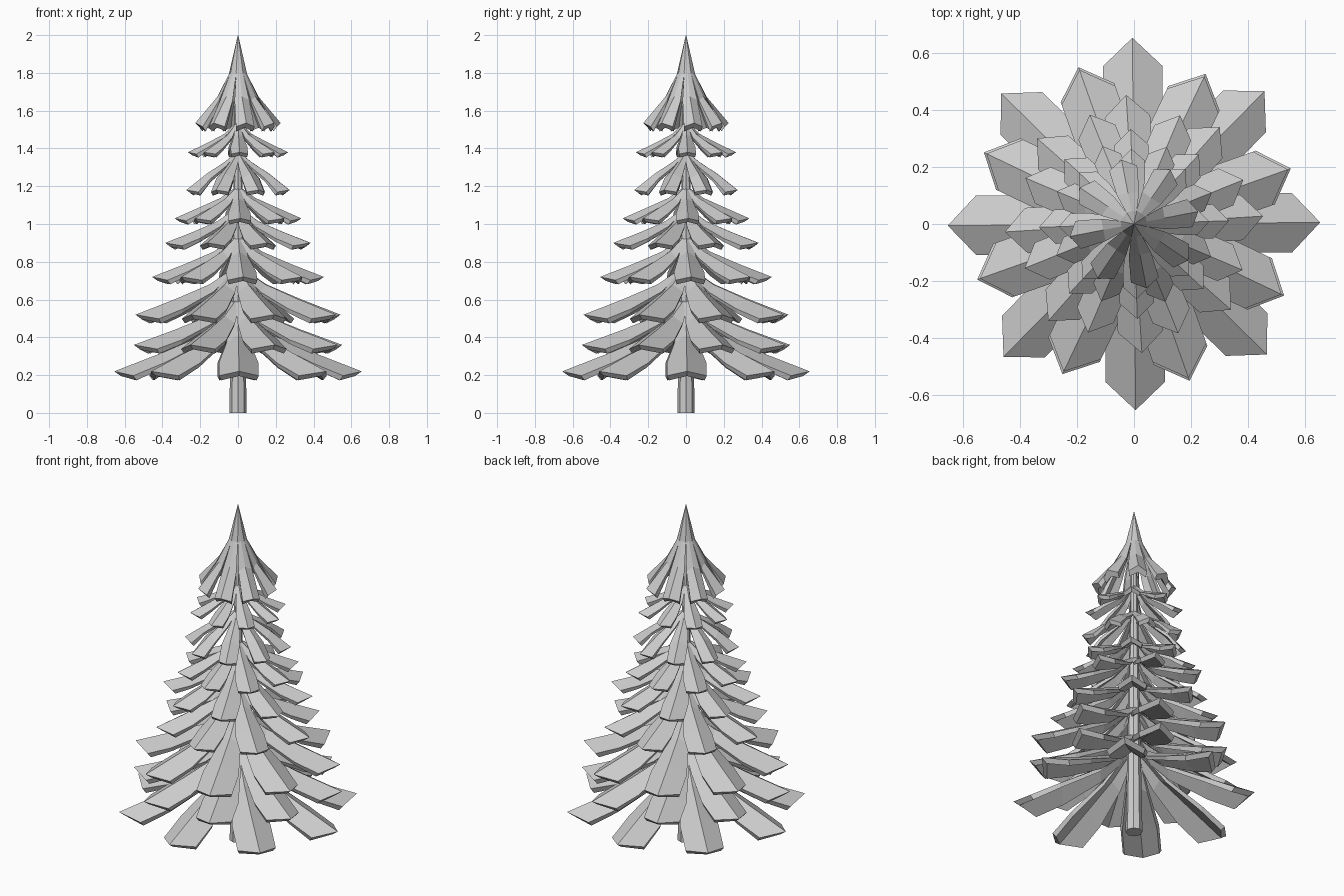
import bpy, bmesh, math

if "Cube" in bpy.data.objects:
    bpy.data.objects.remove(bpy.data.objects["Cube"])


def finish(bm, name):
    bmesh.ops.recalc_face_normals(bm, faces=bm.faces)
    mesh = bpy.data.meshes.new(name)
    bm.to_mesh(mesh)
    bm.free()
    obj = bpy.data.objects.new(name, mesh)
    bpy.context.collection.objects.link(obj)
    return obj


def add_branch(bm, angle, stations, point, thick):
    """Loft a roof-shaped, pointed bough; stations are (radius, ridge z, half width, edge drop)."""
    c, s = math.cos(angle), math.sin(angle)
    rings = []
    for i, (r, z, w, drop) in enumerate(stations):
        last = i == len(stations) - 1
        back = point if last else 0
        t = thick * min(1, 0.5 + i * 0.25)
        inset = thick * 0.7 if last else 0
        pts = [(r - back, -w, z - drop), (r, 0, z), (r - back, w, z - drop),
               (r - back - inset, w * 0.9, z - drop - t),
               (r - inset * 2, 0, z - t),
               (r - back - inset, -w * 0.9, z - drop - t)]
        rings.append([bm.verts.new((x * c - y * s, x * s + y * c, h)) for x, y, h in pts])
    for a, b in zip(rings, rings[1:]):
        for k in range(6):
            n = (k + 1) % 6
            bm.faces.new((a[k], a[n], b[n], b[k]))
    for ring in (rings[0], rings[-1]):
        bm.faces.new((ring[0], ring[1], ring[4], ring[5]))
        bm.faces.new((ring[1], ring[2], ring[3], ring[4]))


def tier(name, count, offset, radius, root_z, tip_z, half, bow):
    """Ring of boughs; bow lifts the middle of each one above a straight slope."""
    bm = bmesh.new()
    h = root_z - tip_z
    stations = [(0.02, root_z, half * 0.25, 0.01),
                (radius * 0.28, tip_z + h * (0.64 + bow), half * 0.6, half * 0.4),
                (radius * 0.6, tip_z + h * (0.34 + bow), half, half * 0.55),
                (radius, tip_z, half, half * 0.22)]
    for k in range(count):
        add_branch(bm, math.radians(offset) + k * math.tau / count,
                   stations, half * 0.95, 0.012 + half * 0.12)
    return finish(bm, name)


# Trunk: tapered octagonal post
bm = bmesh.new()
bmesh.ops.create_cone(bm, cap_ends=True, segments=8, radius1=0.046, radius2=0.015, depth=1.75)
bmesh.ops.translate(bm, verts=bm.verts, vec=(0, 0, 0.875))
finish(bm, "trunk")

# Bough tiers, bottom to top: count, angle, radius, root z, tip z, half width, bow
TIERS = [
    (8, 0.5, 0.655, 0.52, 0.22, 0.105, 0),
    (8, 19.5, 0.585, 0.60, 0.36, 0.10, 0),
    (8, 19.5, 0.575, 0.77, 0.52, 0.10, 0),
    (8, 3.5, 0.455, 0.93, 0.72, 0.08, 0),
    (8, 22, 0.415, 1.08, 0.90, 0.07, 0),
    (8, 2, 0.335, 1.19, 1.03, 0.06, 0.03),
    (8, 22, 0.295, 1.37, 1.18, 0.05, 0.12),
    (8, 2, 0.265, 1.53, 1.38, 0.045, 0),
]
for i, args in enumerate(TIERS):
    tier(f"bough_tier_{i + 1}", *args)

# Crown: steep drooping boughs meeting in a spire
bm = bmesh.new()
crown = [(0.001, 2.0, 0.0005, 0), (0.045, 1.80, 0.019, 0.005),
         (0.11, 1.675, 0.04, 0.02), (0.23, 1.535, 0.05, 0.02)]
for k in range(8):
    add_branch(bm, math.radians(11 + 45 * k), crown, 0.03, 0.025)
finish(bm, "crown")
